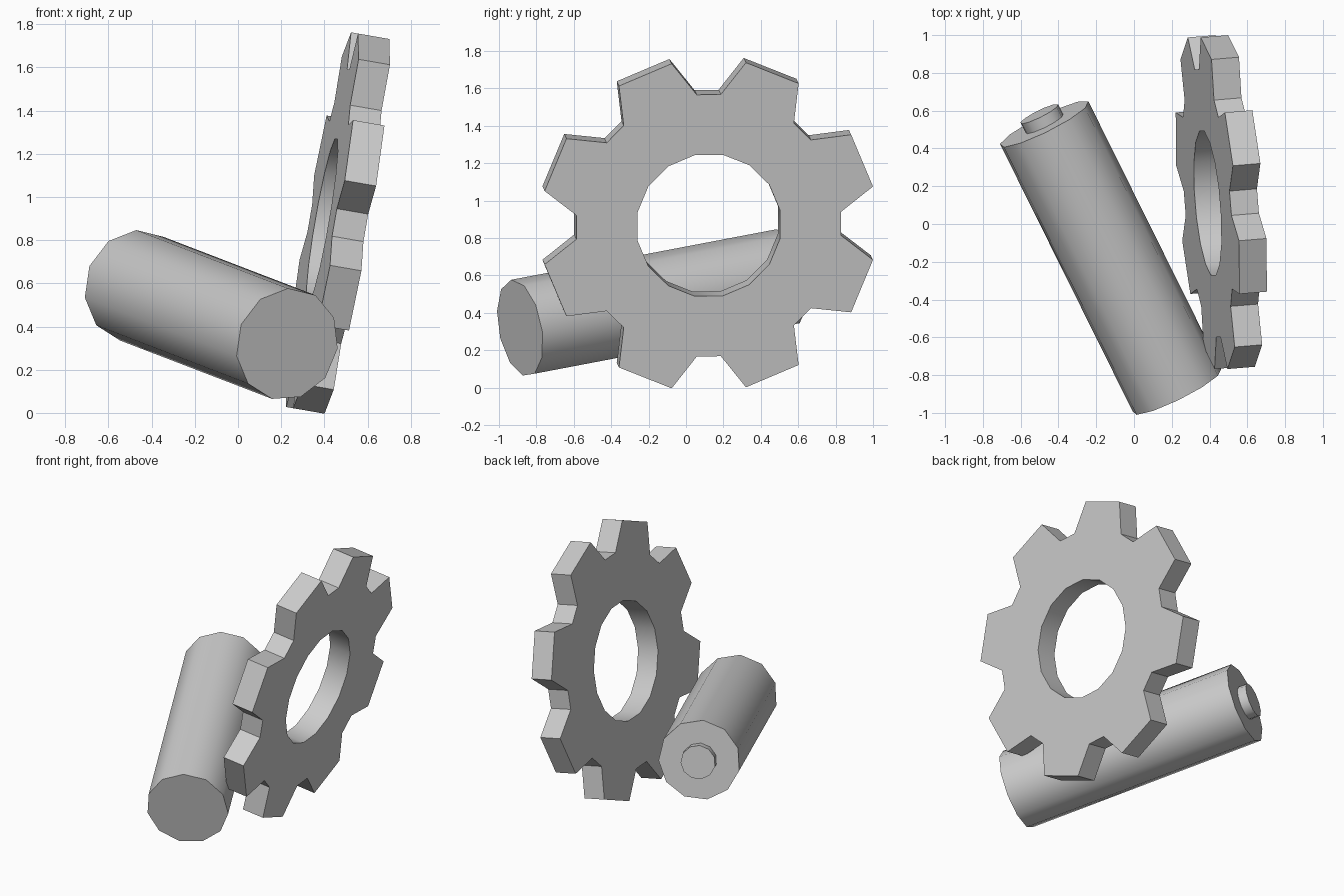
import bpy, bmesh
from math import cos, sin, radians
from mathutils import Vector, Matrix

if "Cube" in bpy.data.objects:
    bpy.data.objects.remove(bpy.data.objects["Cube"])


def frame(x, y, z, origin):
    """World matrix from three axes and an origin."""
    m = Matrix((x, y, z)).transposed().to_4x4()
    m.translation = origin
    return m


def finish(name, bm, matrix, angle):
    bmesh.ops.recalc_face_normals(bm, faces=bm.faces[:])
    me = bpy.data.meshes.new(name)
    bm.to_mesh(me)
    bm.free()
    ob = bpy.data.objects.new(name, me)
    bpy.context.collection.objects.link(ob)
    ob.matrix_world = matrix
    bpy.ops.object.select_all(action='DESELECT')
    ob.select_set(True)
    bpy.context.view_layer.objects.active = ob
    bpy.ops.object.shade_smooth_by_angle(angle=radians(angle))
    return ob


def prism(name, radius, z0, z1, sides, phase, matrix):
    bm = bmesh.new()
    rings = []
    for z in (z0, z1):
        rings.append([bm.verts.new((radius * cos(a), radius * sin(a), z))
                      for a in (radians(phase + 360 * i / sides) for i in range(sides))])
        bm.faces.new(rings[-1])
    for i in range(sides):
        j = (i + 1) % sides
        bm.faces.new((rings[0][i], rings[0][j], rings[1][j], rings[1][i]))
    return finish(name, bm, matrix, 40)


def gear(name, tip, root, hole, thick, matrix):
    bm = bmesh.new()
    for k in range(8):
        c = 22.5 + 45 * k
        # one tooth sector: hub quad, tooth quad and the gap to the next tooth
        h = [(hole, c - 11.25), (hole, c + 11.25), (hole, c + 33.75)]
        r = [(root, c - 17.3), (root, c + 17.3), (root, c + 27.7)]
        t = [(tip, c - 9.75), (tip, c + 9.75)]
        for quad in ((h[0], r[0], r[1], h[1]), (r[0], t[0], t[1], r[1]),
                     (h[1], r[1], r[2], h[2])):
            bm.faces.new([bm.verts.new((p * cos(radians(a)), p * sin(radians(a)), 0))
                          for p, a in quad])
    bmesh.ops.remove_doubles(bm, verts=bm.verts[:], dist=1e-4)
    # keep the flat face and extrude a second one
    geo = bmesh.ops.extrude_face_region(bm, geom=bm.faces[:], use_keep_orig=True)['geom']
    bmesh.ops.translate(bm, vec=(0, 0, -thick),
                        verts=[g for g in geo if isinstance(g, bmesh.types.BMVert)])
    return finish(name, bm, matrix, 25)


# Leaning gear wheel
n = Vector((1, 0.083, -0.173)).normalized()
up = n.cross(Vector((0, 1, 0))).normalized()
gear("gear_wheel", 0.903, 0.713, 0.39, 0.148,
     frame(up.cross(n), up, n, Vector((0.535, 0.122, 0.867))))

# Battery body with raised terminal at the far end
front, back = Vector((0.228, -0.887, 0.318)), Vector((-0.475, 0.53, 0.588))
d = (back - front).normalized()
e1 = Vector((-d.z, 0, d.x)).normalized() * -1
m = frame(d.cross(e1), e1, -d, front)
length = (back - front).length
prism("battery_body", 0.263, 0, -length, 11, 178, m)
prism("battery_terminal", 0.112, -length + 0.01, -length - 0.06, 11, 178, m)
